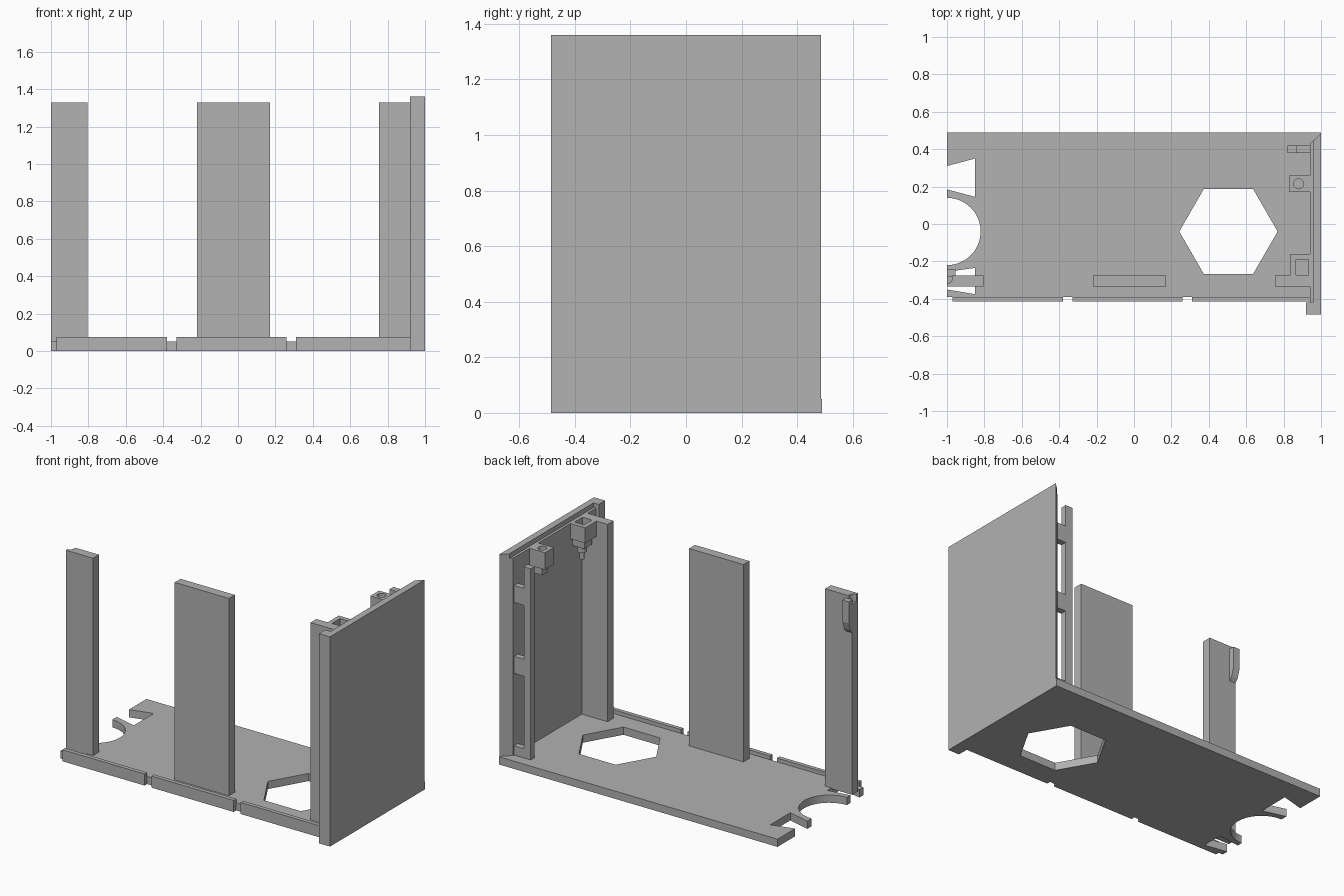
import bpy, bmesh, math
from mathutils import Vector

if "Cube" in bpy.data.objects:
    bpy.data.objects.remove(bpy.data.objects["Cube"])

grey = bpy.data.materials.new("plain grey")
grey.diffuse_color = (0.445, 0.445, 0.445, 1)
grey.use_nodes = True
grey.node_tree.nodes["Principled BSDF"].inputs["Base Color"].default_value = grey.diffuse_color


def prism(name, pts, lo, hi, axis="z"):
    """Extrude an outline: axis z takes (x, y) points, axis x takes (y, z) points."""
    def at(p, t):
        return Vector((p[0], p[1], t)) if axis == "z" else Vector((t, p[0], p[1]))
    bm = bmesh.new()
    face = bm.faces.new([bm.verts.new(at(p, lo)) for p in pts])
    ext = bmesh.ops.extrude_face_region(bm, geom=[face])
    move = at((0, 0), hi - lo)
    bmesh.ops.translate(bm, vec=move, verts=[v for v in ext["geom"] if isinstance(v, bmesh.types.BMVert)])
    bmesh.ops.recalc_face_normals(bm, faces=bm.faces)
    me = bpy.data.meshes.new(name)
    bm.to_mesh(me)
    bm.free()
    me.materials.append(grey)
    ob = bpy.data.objects.new(name, me)
    bpy.context.collection.objects.link(ob)
    return ob


def box(name, x0, x1, y0, y1, z0, z1):
    return prism(name, [(x0, y0), (x1, y0), (x1, y1), (x0, y1)], z0, z1)


def ring(cx, cy, r, n, a0=0.0, a1=math.tau, closed=True):
    steps = n if closed else n - 1
    return [(cx + r * math.cos(a0 + (a1 - a0) * i / steps),
             cy + r * math.sin(a0 + (a1 - a0) * i / steps)) for i in range(n)]


def cut(ob, cutter):
    mod = ob.modifiers.new("cut", "BOOLEAN")
    mod.operation = "DIFFERENCE"
    mod.solver = "EXACT"
    mod.object = cutter
    cutter.hide_render = True
    cutter.hide_viewport = True


# floor plate with two flared slots, a half-round bay and a hexagonal opening
bay = ring(-1, -0.04, 0.18, 25, math.pi / 2, -math.pi / 2, closed=False)
outline = [(-1, -0.39), (1, -0.39), (1, 0.49), (-1, 0.49),
           (-1, 0.31), (-0.85, 0.35), (-0.85, 0.145), (-1, 0.185)]
outline += bay + [(-1, -0.255), (-0.85, -0.235), (-0.85, -0.375), (-1, -0.35)]
floor = prism("floor_plate", outline, 0, 0.05)
cut(floor, prism("hexagon_cutter", ring(0.505, -0.04, 0.263, 6), -0.1, 0.2))

# raised front edge strips
for x0, x1 in [(-0.97, -0.38), (-0.33, 0.26), (0.31, 0.965)]:
    box("front_strip", x0, x1, -0.415, -0.389, 0, 0.075)

# upright front panels
for name, x0, x1 in [("middle_panel", -0.22, 0.17), ("right_panel", 0.755, 0.965)]:
    box(name, x0, x1, -0.335, -0.275, 0.045, 1.33)
left = box("left_panel", -1, -0.805, -0.335, -0.275, 0.045, 1.33)
cut(left, prism("round_notch_cutter", ring(-1, -0.29, 0.028, 16), 1.28, 1.4))

# hook on the back of the left panel
prism("panel_hook", [(-0.28, 1.31), (-0.24, 1.31), (-0.24, 1.17), (-0.255, 1.12),
                     (-0.28, 1.09)], -1, -0.955, "x")

# side wall: stepped top, mitred back edge, thick front flange
prism("side_wall", [(1, -0.485), (0.92, -0.485), (0.92, -0.42), (0.94, -0.42),
                    (0.94, 0.428), (1, 0.485)], 0, 1.33)
prism("side_wall_lip", [(1, -0.485), (0.92, -0.485), (0.92, -0.42), (0.957, -0.42),
                        (0.957, 0.444), (1, 0.485)], 1.33, 1.36)

# thin rear rail on three brackets
box("rear_rail", 0.82, 0.87, 0.38, 0.42, 0.045, 1.29)
for z0, z1 in [(0.045, 0.11), (0.58, 0.69), (1.04, 1.15)]:
    box("rail_bracket", 0.868, 0.945, 0.38, 0.42, z0, z1)

# holder with a round socket
holder = box("round_holder", 0.83, 0.945, 0.17, 0.26, 1.22, 1.33)
cut(holder, prism("socket_cutter", ring(0.88, 0.215, 0.027, 20), 1.26, 1.4))
box("holder_base", 0.86, 0.945, 0.185, 0.245, 1.17, 1.221)

# holder with a square socket, stepping down to a nozzle
square = box("square_holder", 0.835, 0.945, -0.276, -0.16, 1.23, 1.33)
cut(square, box("square_cutter", 0.865, 0.933, -0.272, -0.19, 1.26, 1.4))
box("square_holder_step", 0.855, 0.945, -0.26, -0.18, 1.18, 1.231)
prism("nozzle_collar", ring(0.9, -0.22, 0.03, 12), 1.14, 1.181)
prism("nozzle_tip", ring(0.9, -0.22, 0.014, 12), 1.09, 1.141)
